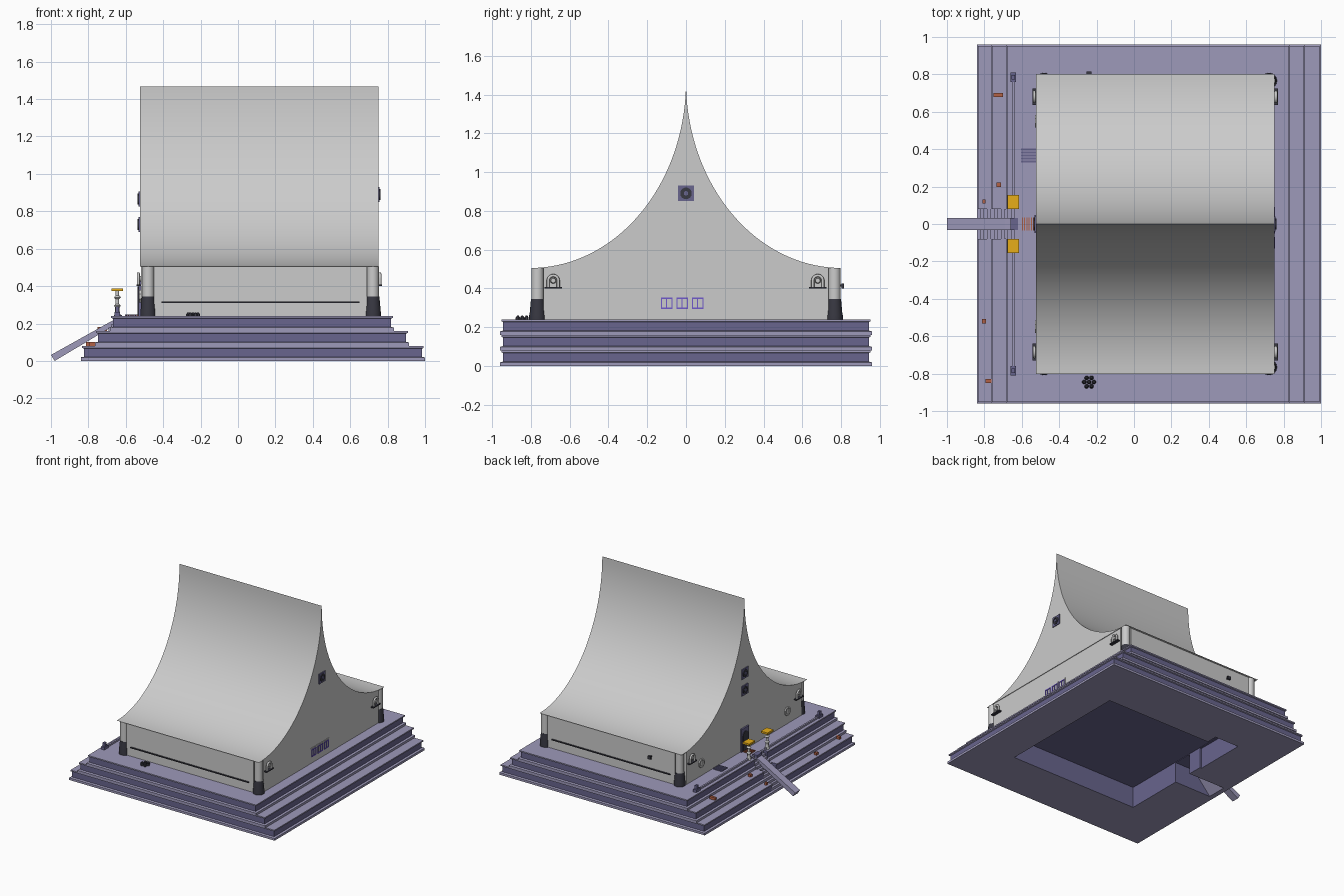
import bpy, bmesh, math
from mathutils import Vector

if "Cube" in bpy.data.objects:
    bpy.data.objects.remove(bpy.data.objects["Cube"])

def mat(name, r, g, b):
    m = bpy.data.materials.new(name)
    m.diffuse_color = (r, g, b, 1)
    m.use_nodes = True
    m.node_tree.nodes["Principled BSDF"].inputs["Base Color"].default_value = m.diffuse_color
    return m

LILAC = mat("lilac_stone", .34, .32, .49)
VIOLET = mat("violet_stone", .14, .13, .27)
DARK = mat("dark_metal", .04, .04, .055)
YELLOW = mat("yellow", .8, .42, .01)
RUST = mat("rust", .45, .12, .06)
PURPLE = mat("purple_frame", .16, .1, .6)

def mesh_obj(name, bm, *mats):
    bmesh.ops.recalc_face_normals(bm, faces=bm.faces)
    me = bpy.data.meshes.new(name)
    bm.to_mesh(me)
    bm.free()
    ob = bpy.data.objects.new(name, me)
    bpy.context.collection.objects.link(ob)
    for m in mats:
        if m:
            me.materials.append(m)
    return ob

def smooth(ob):
    bpy.ops.object.select_all(action='DESELECT')
    ob.select_set(True)
    bpy.context.view_layer.objects.active = ob
    bpy.ops.object.shade_smooth_by_angle(angle=math.radians(35))

def prism(name, pts, axis, a, b, m=None):
    """Extrude a 2D outline along an axis from a to b."""
    bm = bmesh.new()
    put = {'x': lambda p, t: (t, p[0], p[1]), 'y': lambda p, t: (p[0], t, p[1])}[axis]
    lo = [bm.verts.new(put(p, a)) for p in pts]
    hi = [bm.verts.new(put(p, b)) for p in pts]
    bm.faces.new(lo)
    bm.faces.new(hi)
    for i in range(len(pts)):
        j = (i + 1) % len(pts)
        bm.faces.new((lo[i], lo[j], hi[j], hi[i]))
    return mesh_obj(name, bm, m)

def box(name, x0, x1, y0, y1, z0, z1, m=None):
    return prism(name, [(x0, z0), (x1, z0), (x1, z1), (x0, z1)], 'y', y0, y1, m)

def lathe(name, prof, loc, m=None, n=24, axis='z'):
    """Spin (radius, height) points into a closed solid."""
    bm = bmesh.new()
    rings = []
    for r, h in prof:
        ring = []
        for i in range(n):
            t = math.tau * (i + .5) / n
            p = (r * math.cos(t), r * math.sin(t), h)
            ring.append(bm.verts.new(Vector(loc) + Vector((p[2], p[0], p[1]) if axis == 'x' else p)))
        rings.append(ring)
    bm.faces.new(rings[0])
    bm.faces.new(rings[-1])
    for a, b in zip(rings, rings[1:]):
        for i in range(n):
            j = (i + 1) % n
            bm.faces.new((a[i], a[j], b[j], b[i]))
    ob = mesh_obj(name, bm, m)
    smooth(ob)
    return ob

# cutters: underside room, side alcove, stair corridor and stair slot
cutters = [box("cut_room", -.47, .68, -.57, .53, -.1, .17, VIOLET),
           box("cut_alcove", -.485, -.27, .2, .62, -.1, .168, VIOLET),
           box("cut_corridor", -.68, -.4, -.08, .08, -.1, .166, VIOLET),
           box("cut_stair_slot", -1.2, -.625, -.081, .081, -.2, .5, VIOLET)]
for c in cutters:
    c.hide_render = True

# three base tiers, each with a projecting foot and cap
for k, (x0, x1) in enumerate([(-.84, 1.0), (-.765, .915), (-.685, .835)]):
    bm = bmesh.new()
    rings = []
    for d, z in [(0, 0), (0, .018), (.016, .022), (.016, .066), (.007, .07), (.007, .08)]:
        z += .08 * k
        rings.append([bm.verts.new(p) for p in [
            (x0 + d, -.96 + d, z), (x1 - d, -.96 + d, z), (x1 - d, .96 - d, z), (x0 + d, .96 - d, z)]])
    bm.faces.new(rings[0])
    bm.faces.new(rings[-1])
    for r, (a, b) in enumerate(zip(rings, rings[1:])):
        for i in range(4):
            j = (i + 1) % 4
            bm.faces.new((a[i], a[j], b[j], b[i])).material_index = int(r == 2)
    tier = mesh_obj(f"base_tier_{k + 1}", bm, LILAC, VIOLET)
    bpy.context.view_layer.objects.active = tier
    for c in cutters:
        mod = tier.modifiers.new("cut", 'BOOLEAN')
        mod.operation, mod.solver, mod.object = 'DIFFERENCE', 'EXACT', c
        bpy.ops.object.modifier_apply(modifier=mod.name)
for c in cutters:
    bpy.data.objects.remove(c)

# small stair filling the slot, and the plank ramp on top
steps = 12
pts = [(-.84, 0)]
for i in range(steps):
    z = .238 * (i + 1) / steps
    pts += [(-.84 + .22 * i / steps, z), (-.84 + .22 * (i + 1) / steps, z)]
pts += [(-.62, .2), (-.8, 0)]
prism("entry_stair", pts, 'y', -.081, .081, LILAC)
prism("ramp", [(-.98, 0), (-1.0, .032), (-.69, .205), (-.63, .235), (-.62, .215), (-.67, .185)],
      'y', -.031, .031, LILAC)
box("ramp_head", -.66, -.62, -.033, .033, .225, .245, VIOLET)

# concave hipless roof with solid gables
N = 36
side = [(.803 * (1 - math.cos(t)), 1.468 - .963 * math.sin(t))
        for t in [math.pi / 2 * i / N for i in range(N + 1)]]
smooth(prism("roof", [(-y, z) for y, z in reversed(side)] + side[1:], 'x', -.524, .75))

# walls, notched at the corners for the pillars
box("long_walls", -.45, .69, -.785, .785, .24, .505)
box("end_walls", -.519, .745, -.735, .735, .24, .505)
for s in (-1, 1):
    box("wall_ledge", -.41, .65, s * .788 - .006, s * .788 + .006, .309, .317, DARK)
    for x in (-.48, .722):
        loc = (x, s * .766, .24)
        lathe("pillar", [(.032, .1), (.032, .265)], loc)
        lathe("pillar_base", [(.042, 0), (.042, .02), (.034, .105)], loc, DARK)

# horseshoe pipe loops with a shelf on both end walls
for x, d in ((.745, 1), (-.519, -1)):
    for y in (-.685, .68):
        cu = bpy.data.curves.new("wall_loop", 'CURVE')
        cu.dimensions, cu.bevel_depth, cu.bevel_resolution = '3D', .008, 2
        path = [(y + .026, .405)] + [(y + .026 * math.cos(t), .44 + .026 * math.sin(t))
                for t in [math.pi * i / 12 for i in range(13)]] + [(y - .026, .405)]
        sp = cu.splines.new('POLY')
        sp.points.add(len(path) - 1)
        for p, q in zip(sp.points, path):
            p.co = (x + d * .014, q[0], q[1], 1)
        ob = bpy.data.objects.new("wall_loop", cu)
        bpy.context.collection.objects.link(ob)
        bpy.ops.object.select_all(action='DESELECT')
        ob.select_set(True)
        bpy.context.view_layer.objects.active = ob
        bpy.ops.object.convert(target='MESH')
        box("loop_shelf", min(x, x + d * .025), max(x, x + d * .025), y - .045, y + .045, .4, .408, DARK)
        lathe("loop_lamp", [(.016, 0), (.012, d * .02)], (x, y, .44), None, 12, 'x')

def vent(x, d, z):
    """Square gable vent with round rings."""
    box("vent_plate", min(x, x + d * .008), max(x, x + d * .008), -.04, .04, z - .04, z + .04, VIOLET)
    lathe("vent_ring", [(.03, 0), (.03, d * .013), (.02, d * .013), (.02, d * .009)], (x, 0, z), DARK, 20, 'x')
    lathe("vent_hub", [(.012, 0), (.012, d * .014)], (x, 0, z), VIOLET, 12, 'x')

vent(.749, 1, .89)
vent(-.523, -1, .865)
vent(-.523, -1, .73)

# three windows on the right wall
for y in (-.1, -.02, .06):
    box("window_plate", .74, .749, y - .039, y + .039, .283, .363)
    for a, b, c, e in [(-.03, -.024, .293, .353), (.024, .03, .293, .353), (-.003, .003, .293, .353),
                       (-.03, .03, .293, .3), (-.03, .03, .346, .353)]:
        box("window_frame", .74, .754, y + a, y + b, c, e, PURPLE)

# doorway on the left wall with a dark arch and glowing threshold
box("door_frame", -.532, -.51, -.047, .047, .24, .425, VIOLET)
arch = [(.034, .24)] + [(.034 * math.cos(t), .365 + .034 * math.sin(t))
        for t in [math.pi * i / 12 for i in range(13)]] + [(-.034, .24)]
prism("door_arch", arch, 'x', -.537, -.52, DARK)
for i in range(6):
    box("threshold_bar", -.6 + .012 * i, -.594 + .012 * i, -.035, .035, .238, .246, RUST)

# octagonal wall bosses
for y in (-.55, .55):
    lathe("wall_boss", [(.036, 0), (.036, -.012), (.024, -.012), (.024, -.006)], (-.518, y, .345), None, 8, 'x')

# rail on the terrace, end posts and yellow topped lamps
box("terrace_rail", -.652, -.638, .09, .8, .24, .254, LILAC)
box("terrace_rail", -.652, -.638, -.8, -.09, .24, .254, LILAC)
for s in (-1, 1):
    box("rail_post", -.66, -.63, s * .785 - .025, s * .785 + .025, .24, .262, VIOLET)
    box("rail_post_top", -.655, -.635, s * .785 - .012, s * .785 + .012, .262, .29, VIOLET)
    lathe("lamp_post", [(.018, 0), (.012, .03), (.012, .045), (.018, .055), (.01, .065), (.01, .09),
                        (.019, .1), (.009, .11), (.009, .135)], (-.645, s * .117, .24), None, 16)
    box("lamp_cap", -.675, -.615, s * .117 - .038, s * .117 + .038, .373, .388, YELLOW)

# floor grille by the door
for i in range(5):
    box("floor_grille", -.605, -.525, .33 + .016 * i, .34 + .016 * i, .238, .248, VIOLET)

# rosette cluster on the front terrace
for i in range(7):
    t = math.tau * i / 6
    r = .026 if i < 6 else 0
    lathe("rosette", [(.012, 0), (.012, .01), (.005, .02)],
          (-.24 + r * math.cos(t), -.845 + r * math.sin(t), .239), DARK, 8)

# small knob on the back wall
box("back_knob_arm", -.246, -.234, .78, .808, .41, .42, DARK)
box("back_knob", -.253, -.227, .803, .815, .4, .425, DARK)

# loose rusty bricks on the steps
for x, y, z, w, d in [(-.725, .69, .16, .025, .01), (-.722, .21, .16, .012, .011),
                      (-.803, -.52, .08, .011, .011), (-.778, -.84, .08, .017, .01), (-.803, .12, .08, .008, .01)]:
    box("loose_brick", x - w, x + w, y - d, y + d, z - .001, z + .02, RUST)
